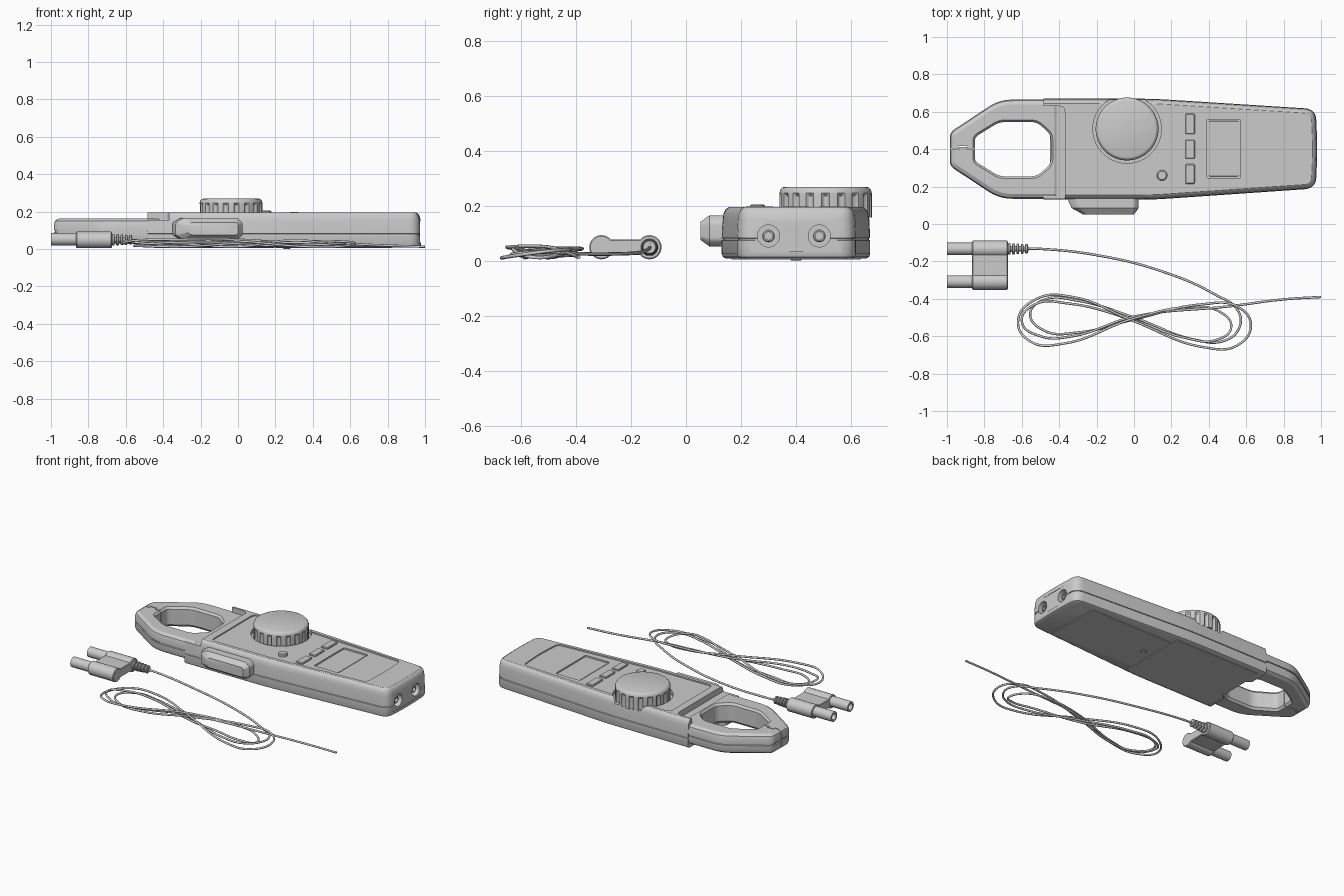
import bpy, bmesh
from math import sin, cos, pi, radians
from mathutils import Vector


def mesh_obj(name, rings):
    """Skin closed rings of 3D points and cap both ends."""
    bm = bmesh.new()
    vs = [[bm.verts.new(p) for p in r] for r in rings]
    n = len(rings[0])
    for a, b in zip(vs, vs[1:]):
        for i in range(n):
            j = (i + 1) % n
            bm.faces.new((a[i], a[j], b[j], b[i]))
    bm.faces.new(vs[0][::-1])
    bm.faces.new(vs[-1])
    bmesh.ops.recalc_face_normals(bm, faces=bm.faces[:])
    me = bpy.data.meshes.new(name)
    bm.to_mesh(me)
    bm.free()
    ob = bpy.data.objects.new(name, me)
    bpy.context.collection.objects.link(ob)
    return ob


def rounded(corners, n=6):
    """Polygon (counter-clockwise) of (x, y, radius) corners."""
    out = []
    for i, (x, y, r) in enumerate(corners):
        p = Vector((x, y))
        if r == 0:
            out.append(p)
            continue
        a = (Vector(corners[i - 1][:2]) - p).normalized()
        b = (Vector(corners[(i + 1) % len(corners)][:2]) - p).normalized()
        p0, p1 = p + a * r, p + b * r
        for k in range(n + 1):
            t = k / n
            out.append(p0 * (1 - t) ** 2 + p * 2 * t * (1 - t) + p1 * t * t)
    return out


def inset(pts, d):
    out = []
    for i, p in enumerate(pts):
        e1 = (p - pts[i - 1]).normalized()
        e2 = (pts[(i + 1) % len(pts)] - p).normalized()
        n1, n2 = Vector((-e1.y, e1.x)), Vector((-e2.y, e2.x))
        out.append(p + (n1 + n2) / (1 + n1.dot(n2)) * d)
    return out


AX = {'z': lambda p, h: (p.x, p.y, h), 'y': lambda p, h: (p.x, h, p.y),
      'x': lambda p, h: (h, p.x, p.y)}


def loft(name, outline, levels, axis='z'):
    """Levels are (inset, height along axis)."""
    return mesh_obj(name, [[AX[axis](p, h) for p in inset(outline, d)] for d, h in levels])


def circle(cx, cy, r, n=40):
    return [Vector((cx + r * cos(2 * pi * i / n), cy + r * sin(2 * pi * i / n))) for i in range(n)]


def plate(name, x0, x1, y0, y1, z0, z1, r=0.0, ch=0.0, axis='z'):
    o = rounded([(x0, y0, r), (x1, y0, r), (x1, y1, r), (x0, y1, r)])
    lv = [(0, z0), (0, z1 - ch), (ch, z1)] if ch else [(0, z0), (0, z1)]
    return loft(name, o, lv, axis)


def cut(ob, *cutters, keep=False):
    for c in cutters:
        m = ob.modifiers.new('cut', 'BOOLEAN')
        m.object, m.operation, m.solver = c, 'DIFFERENCE', 'EXACT'
        dg = bpy.context.evaluated_depsgraph_get()
        me = bpy.data.meshes.new_from_object(ob.evaluated_get(dg))
        ob.modifiers.clear()
        ob.data = me
        if not keep:
            bpy.data.objects.remove(c)


# Meter body: tapered rounded shell with a parting seam
outline = rounded([(-0.56, 0.13, 0), (0.1, 0.13, 0.08), (0.972, 0.19, 0.06), (0.982, 0.4, 0.1),
                   (0.972, 0.615, 0.06), (0.1, 0.67, 0.08), (-0.56, 0.67, 0)])
body = loft('meter_body', outline, [(0.015, 0.008), (0.004, 0.014), (0, 0.025), (0, 0.074), (0.005, 0.076),
            (0.005, 0.081), (0, 0.083), (0.003, 0.15), (0.007, 0.172), (0.014, 0.187), (0.026, 0.195)])
hole = loft('jaw_hole', rounded([(-0.85, 0.335, 0.02), (-0.72, 0.255, 0.03), (-0.52, 0.255, 0.03),
            (-0.445, 0.32, 0.03), (-0.445, 0.48, 0.03), (-0.52, 0.545, 0.03), (-0.72, 0.545, 0.03),
            (-0.85, 0.465, 0.02)]),
            [(-0.012, -0.05), (-0.012, 0.03), (0, 0.045), (0, 0.148), (-0.012, 0.163), (-0.012, 0.3)])
panel = rounded([(-0.32, 0.175, 0.03), (0.1, 0.178, 0.03), (0.79, 0.222, 0.03),
                 (0.80, 0.4, 0.05), (0.79, 0.583, 0.03), (0.1, 0.622, 0.03), (-0.32, 0.625, 0.03)])
cut(body, hole, keep=True)
cut(body,
    plate('c', -0.8, -0.485, 0, 0.8, -0.1, 0.4),
    plate('c', -0.8, -0.37, 0, 0.63, 0.155, 0.4, 0.03),
    loft('c', panel, [(0, 0.187), (0, 0.3)]),
    loft('c', circle(-0.037, 0.508, 0.183, 64), [(0, 0.16), (0, 0.3)]),
    plate('c', 0.39, 0.57, 0.245, 0.56, 0.177, 0.3, 0.01),
    plate('c', 0.22, 0.58, 0.035, 0.15, 0.974, 1.1, 0.012, axis='x'))
for y in (0.30, 0.485):
    cut(body, loft('c', circle(y, 0.09, 0.04), [(0, 0.84), (0, 1.1)], 'x'))

# Input sockets: inner pins standing in the holes
for i, y in enumerate((0.30, 0.485)):
    s = loft('socket_pin_%d' % i, circle(y, 0.09, 0.023), [(0, 0.83), (0, 0.955), (0.004, 0.96)], 'x')
    cut(s, loft('c', circle(y, 0.09, 0.014), [(0, 0.88), (0, 1.1)], 'x'))

# Clamp jaw with bevelled rims, side seam and split tip
jaw = loft('clamp_jaw', rounded([(-0.985, 0.31, 0.03), (-0.72, 0.135, 0.07), (-0.40, 0.135, 0),
           (-0.40, 0.665, 0), (-0.72, 0.665, 0.07), (-0.985, 0.49, 0.03)]),
           [(0.025, 0.03), (0.006, 0.042), (0, 0.06), (0, 0.090), (0.006, 0.092), (0.006, 0.098), (0, 0.1),
            (0, 0.13), (0.006, 0.15), (0.025, 0.162)])
cut(jaw, hole)
cut(jaw, plate('c', -1.1, -0.935, 0.397, 0.403, -0.1, 0.3),
    plate('c', -0.94, -0.89, 0.412, 0.418, -0.1, 0.3),
    plate('c', -0.895, -0.8, 0.397, 0.403, -0.1, 0.3))

# Jaw release lever on the front side
tr = rounded([(-0.35, 0.075, 0.01), (-0.31, 0.052, 0.01), (0.0, 0.052, 0.01), (0.025, 0.075, 0.01),
              (0.025, 0.14, 0.01), (0.0, 0.165, 0.01), (-0.31, 0.165, 0.01), (-0.35, 0.14, 0.01)], 3)
lever = loft('jaw_lever', tr, [(0, 0.2), (0, 0.12), (0, 0.085), (0.024, 0.052)], 'y')
for v in lever.data.vertices:
    if v.co.x < -0.2 and v.co.y < 0.1:
        v.co.x += (0.1 - v.co.y) * 1.1

# Rotary knob with fluted side
rings = []
for r, h, amp in [(0.168, 0.158, 1), (0.168, 0.235, 1), (0.168, 0.246, 0), (0.165, 0.258, 0),
                  (0.158, 0.266, 0), (0.15, 0.269, 0)]:
    rings.append([(-0.037 + (r - amp * 0.011 * max(0, cos(18 * a)) ** 0.5) * cos(a),
                   0.508 + (r - amp * 0.011 * max(0, cos(18 * a)) ** 0.5) * sin(a), h)
                  for a in (2 * pi * i / 216 for i in range(216))])
mesh_obj('rotary_knob', rings)

# Display and buttons
plate('display_window', 0.40, 0.56, 0.255, 0.55, 0.17, 0.180, 0.008, 0.002)
for i, (y0, y1) in enumerate([(0.215, 0.32), (0.35, 0.45), (0.48, 0.59)]):
    plate('key_%d' % i, 0.275, 0.325, y0, y1, 0.18, 0.197, 0.006, 0.004)
loft('round_button', circle(0.15, 0.26, 0.028), [(0, 0.18), (0, 0.2), (0.006, 0.205)])

# Battery door and screw on the underside
plate('battery_door', 0.2, 0.82, 0.215, 0.585, 0.004, 0.03, 0.01)
plate('base_pad', -0.45, 0.193, 0.165, 0.635, 0.004, 0.03, 0.01)
loft('door_screw', circle(0.26, 0.4, 0.02, 24), [(0, 0.03), (0, 0.003), (0.004, 0.0)])

# Twin plug: dumbbell body, hollow prongs, ribbed strain relief
PY, PZ = (-0.133, -0.308), 0.049
db = [Vector((PY[0] + 0.044 * cos(radians(a)), PZ + 0.044 * sin(radians(a)))) for a in range(-140, 141, 10)]
db += [Vector((PY[1] + 0.044 * cos(radians(a)), PZ + 0.044 * sin(radians(a)))) for a in range(40, 321, 10)]
loft('plug_body', db, [(0.004, -0.865), (0, -0.861), (0, -0.679), (0.004, -0.675)], 'x')
for i, y in enumerate(PY):
    p = loft('plug_prong_%d' % i, circle(y, PZ + 0.003, 0.033), [(0, -1.0), (0, -0.85)], 'x')
    cut(p, loft('c', circle(y, PZ + 0.003, 0.021), [(0, -1.1), (0, -0.88)], 'x'))
loft('relief_core', circle(PY[0], PZ, 0.017), [(0, -0.69), (0.004, -0.565)], 'x')
for i in range(5):
    x, r = -0.667 + 0.023 * i, 0.031 - 0.0015 * i
    loft('relief_rib_%d' % i, circle(PY[0], PZ, r),
         [(0.003, x - 0.007), (0, x - 0.004), (0, x + 0.004), (0.003, x + 0.007)], 'x')

# Cable coiled in a figure eight
path = [(-0.6, -0.133, .049), (-0.5, -0.133, .045), (-0.18, -0.17, .03), (0.14, -0.25, .025), (0.43, -0.375, .025),
        (0.56, -0.47, .03), (0.56, -0.56, .03), (0.48, -0.625, .025), (0.33, -0.62, .02), (0, -0.5, .018),
        (-0.3, -0.41, .02), (-0.48, -0.405, .02), (-0.555, -0.48, .018), (-0.48, -0.57, .015),
        (-0.3, -0.58, .012), (0, -0.51, .03), (0.36, -0.43, .04), (0.55, -0.44, .04), (0.625, -0.54, .03),
        (0.55, -0.65, .014), (0.38, -0.66, .012), (0, -0.52, .042), (-0.33, -0.39, .045), (-0.52, -0.4, .04),
        (-0.62, -0.52, .03), (-0.55, -0.63, .045), (-0.38, -0.64, .05), (0, -0.505, .05), (0.3, -0.445, .03),
        (0.46, -0.47, .02), (0.52, -0.55, .012), (0.44, -0.62, .035), (0.28, -0.61, .045), (0, -0.515, .012),
        (-0.35, -0.425, .03), (-0.53, -0.43, .03), (-0.6, -0.52, .045), (-0.5, -0.6, .03),
        (-0.33, -0.6, .035), (0, -0.495, .035), (0.51, -0.44, .03), (0.8, -0.403, .018), (1.0, -0.39, .012)]
cu = bpy.data.curves.new('cable', 'CURVE')
cu.dimensions = '3D'
cu.bevel_depth, cu.bevel_resolution, cu.resolution_u, cu.use_fill_caps = 0.0065, 2, 10, True
sp = cu.splines.new('BEZIER')
sp.bezier_points.add(len(path) - 1)
for bp, co in zip(sp.bezier_points, path):
    bp.co = co
    bp.handle_left_type = bp.handle_right_type = 'AUTO'
cable = bpy.data.objects.new('cable', cu)
bpy.context.collection.objects.link(cable)

# Smooth shading with sharp edges kept
bpy.ops.object.select_all(action='DESELECT')
for ob in bpy.context.scene.objects:
    if ob.type == 'MESH':
        ob.select_set(True)
        bpy.context.view_layer.objects.active = ob
bpy.ops.object.shade_smooth_by_angle(angle=radians(32))
